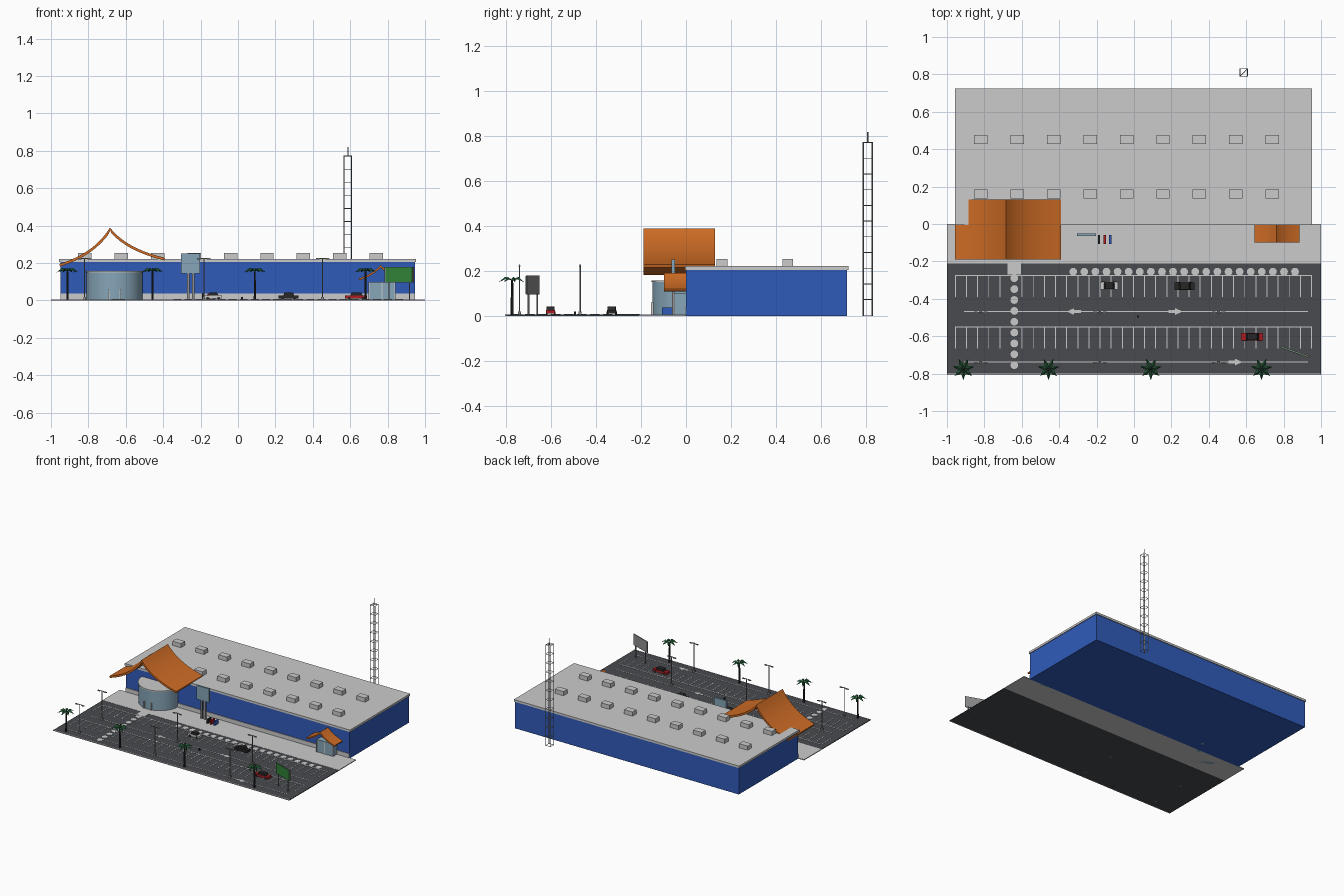
import bpy, bmesh, math
from mathutils import Matrix, Vector

if "Cube" in bpy.data.objects:
    bpy.data.objects.remove(bpy.data.objects["Cube"])

def mat(name, r, g, b):
    m = bpy.data.materials.new(name)
    m.diffuse_color = (r, g, b, 1)
    m.use_nodes = True
    m.node_tree.nodes["Principled BSDF"].inputs["Base Color"].default_value = m.diffuse_color
    return m

BLUE = mat("wall blue", 0.03, 0.105, 0.49)
ORANGE = mat("roof orange", 0.62, 0.15, 0.018)
ASPHALT = mat("asphalt", 0.065, 0.07, 0.08)
PALE = mat("pale grey", 0.6, 0.6, 0.6)
SKY = mat("light blue", 0.24, 0.38, 0.48)
GREEN = mat("green", 0.03, 0.22, 0.04)
LEAF = mat("leaf green", 0.015, 0.1, 0.035)
BLACK = mat("dark", 0.022, 0.02, 0.02)
RED = mat("red", 0.42, 0.012, 0.015)
METAL = mat("metal grey", 0.28, 0.28, 0.28)

class Part:
    """Collects simple shapes into one mesh object."""
    def __init__(self, name, *mats):
        self.name, self.mats, self.bm = name, mats, bmesh.new()

    def paint(self, verts, i):
        for f in {f for v in verts for f in v.link_faces}:
            f.material_index = i

    def box(self, x0, x1, y0, y1, z0, z1, i=0, taper=1.0, rot=0):
        c = Vector(((x0 + x1) / 2, (y0 + y1) / 2, (z0 + z1) / 2))
        m = (Matrix.Translation(c) @ Matrix.Rotation(rot, 4, 'Z')
             @ Matrix.Diagonal((x1 - x0, y1 - y0, z1 - z0, 1)))
        vs = bmesh.ops.create_cube(self.bm, size=1)['verts']
        for v in vs:
            if v.co.z > 0:
                v.co.x *= taper
        bmesh.ops.transform(self.bm, matrix=m, verts=vs)
        self.paint(vs, i)

    def rod(self, a, b, r, n=6, i=0, r2=None):
        a, b = Vector(a), Vector(b)
        d = b - a
        m = Matrix.Translation((a + b) / 2) @ d.to_track_quat('Z', 'Y').to_matrix().to_4x4()
        vs = bmesh.ops.create_cone(self.bm, cap_ends=True, segments=n, radius1=r,
                                   radius2=r if r2 is None else r2, depth=d.length, matrix=m)['verts']
        self.paint(vs, i)

    def poly(self, pts, i=0):
        f = self.bm.faces.new([self.bm.verts.new(p) for p in pts])
        f.material_index = i

    def done(self, smooth=False):
        me = bpy.data.meshes.new(self.name)
        self.bm.to_mesh(me)
        self.bm.free()
        for m in self.mats:
            me.materials.append(m)
        ob = bpy.data.objects.new(self.name, me)
        bpy.context.collection.objects.link(ob)
        if smooth:
            bpy.ops.object.select_all(action='DESELECT')
            ob.select_set(True)
            bpy.context.view_layer.objects.active = ob
            bpy.ops.object.shade_smooth_by_angle(angle=math.radians(35))
        return ob

# Ground
p = Part("parking_lot", ASPHALT, PALE)
p.box(-1, 1, -0.80, -0.21, 0, 0.005)
p.box(-1, 1, -0.807, -0.80, 0, 0.006, 1)
p.done()
p = Part("sidewalk", PALE)
p.box(-1, 1, -0.21, 0, 0, 0.006)
p.done()

# Painted bays, lanes, arrows and crossing
p = Part("lot_markings", PALE)
Z0, Z1 = 0.004, 0.0065
for y, length in ((-0.275, 0.115), (-0.55, 0.115)):
    p.box(-0.957, 0.952, y - 0.003, y + 0.003, Z0, Z1)
    for k in range(33):
        x = -0.955 + k * 0.0595
        if abs(x + 0.64) > 0.025:
            p.box(x - 0.0025, x + 0.0025, y - length, y, Z0, Z1)
for y in (-0.468, -0.738):
    p.box(-0.91, 0.93, y - 0.0025, y + 0.0025, Z0, Z1)
for x, y, s in ((-0.32, -0.468, -1), (0.22, -0.468, 1), (0.54, -0.738, 1)):
    p.box(x - 0.036, x + 0.02, y - 0.007, y + 0.007, Z0, Z1) if s > 0 else \
        p.box(x - 0.02, x + 0.036, y - 0.007, y + 0.007, Z0, Z1)
    tri = [(x, y - 0.018, Z1), (x + s * 0.04, y, Z1), (x, y + 0.018, Z1)]
    p.poly(tri if s > 0 else tri[::-1])
dots = [(-0.325 + 0.0593 * k, -0.255) for k in range(21)] + \
       [(-0.64, -0.29 - 0.0581 * k) for k in range(9)]
for x, y in dots:
    p.rod((x, y, Z0), (x, y, 0.0075), 0.021, 12)
p.box(-0.675, -0.605, -0.27, -0.205, Z0, 0.0075)
p.done()

# Main hall
p = Part("hall_walls", BLUE, PALE)
p.box(-0.95, 0.945, 0, 0.718, 0, 0.207)
p.box(-0.95, 0.945, -0.005, 0, 0.004, 0.037, 1)
p.done()
p = Part("hall_roof", PALE)
p.box(-0.956, 0.951, -0.005, 0.724, 0.205, 0.221)
p.done()
p = Part("rooftop_units", PALE)
for y in (0.16, 0.453):
    for k in range(9):
        x = -0.82 + 0.195 * k
        p.box(x - 0.036, x + 0.036, y - 0.024, y + 0.024, 0.22, 0.253)
p.done()

# Swept canopies: two concave slopes meeting at a ridge
def canopy(name, xl, zl, xp, zp, xr, zr, y0, y1, t, sag):
    def slope(xe, ze, n=10):
        c = Vector(((xp + xe) / 2 + (xp - xe) * sag, (zp + ze) / 2 - (zp - ze) * sag))
        a, b = Vector((xe, ze)), Vector((xp, zp))
        return [a * (1 - u) ** 2 + c * 2 * u * (1 - u) + b * u * u
                for u in (k / n for k in range(n + 1))]
    top = slope(xl, zl) + slope(xr, zr)[-2::-1]
    low = []
    for k, q in enumerate(top):
        d = (top[min(k + 1, len(top) - 1)] - top[max(k - 1, 0)]).normalized()
        low.append(q + Vector((d.y, -d.x)) * t)
    p = Part(name, ORANGE)
    rows = [[p.bm.verts.new((q.x, y, q.y)) for q in line]
            for line, y in ((top, y0), (top, y1), (low, y1), (low, y0))]
    for r in range(4):
        a, b = rows[r], rows[(r + 1) % 4]
        for k in range(len(top) - 1):
            p.bm.faces.new((a[k], a[k + 1], b[k + 1], b[k]))
    for k in (0, -1):
        p.bm.faces.new([r[k] for r in rows])
    bmesh.ops.recalc_face_normals(p.bm, faces=p.bm.faces)
    p.done(True)

canopy("main_canopy", -0.956, 0.195, -0.685, 0.39, -0.39, 0.228, -0.19, 0.13, 0.014, 0.2)
canopy("side_canopy", 0.645, 0.117, 0.762, 0.19, 0.885, 0.12, -0.098, 0.0, 0.01, 0.15)

# Round entrance and side entrance
p = Part("round_entrance", SKY, PALE)
p.rod((-0.66, 0, 0), (-0.66, 0, 0.152), 0.15, 48)
p.rod((-0.66, 0, 0.15), (-0.66, 0, 0.158), 0.153, 48, 1)
for x in (-0.69, -0.63):
    p.box(x - 0.004, x + 0.004, -0.155, -0.14, 0, 0.06, 1)
p.done(True)
p = Part("side_entrance", SKY, PALE)
p.box(0.70, 0.84, -0.05, 0, 0, 0.10)
for x in (0.70, 0.77, 0.84):
    p.box(x - 0.003, x + 0.003, -0.054, -0.048, 0, 0.10, 1)
p.done()

# Pylon sign
p = Part("pylon_sign", SKY, METAL)
p.box(-0.305, -0.202, -0.064, -0.05, 0.145, 0.25)
for x in (-0.267, -0.24):
    p.box(x - 0.007, x + 0.007, -0.063, -0.051, 0, 0.15, 1)
p.done()

# Vending boxes by the wall
p = Part("vending_boxes", BLACK, RED, BLUE)
for k, x in enumerate((-0.187, -0.157, -0.127)):
    p.box(x - 0.006, x + 0.006, -0.106, -0.06, 0.005, 0.037, k)
p.done()

# Billboard: green in front, grey behind
ang = math.atan2(-0.055, 0.155)
p = Part("billboard", METAL, GREEN)
p.box(0.78, 0.944, -0.686, -0.680, 0.095, 0.18, 0, 1, ang)
p.box(0.784, 0.936, -0.689, -0.685, 0.098, 0.177, 1, 1, ang)
for s in (-0.055, 0.055):
    x, y = 0.862 + s, -0.682 - s * 0.355
    p.rod((x, y, 0), (x, y, 0.1), 0.004)
p.done()

# Lamp posts
p = Part("lamp_posts", METAL)
for x in (-0.82, -0.183, 0.452):
    for y in (-0.472, -0.742):
        p.rod((x, y, 0.02), (x, y, 0.228), 0.003)
        p.box(x - 0.007, x + 0.007, y - 0.007, y + 0.007, 0, 0.02)
        p.box(x - 0.035, x + 0.035, y - 0.002, y + 0.002, 0.222, 0.226)
        for s in (-1, 1):
            p.box(x + s * 0.026 - 0.01, x + s * 0.026 + 0.01, y - 0.005, y + 0.005, 0.219, 0.224)
p.done()

# Palms: trunk with drooping folded leaves
p = Part("palm_trees", BLACK, LEAF)
for x in (-0.912, -0.457, 0.09, 0.682):
    y = -0.775
    p.rod((x, y, 0), (x, y, 0.16), 0.007, 6, 0, 0.005)
    for k in range(7):
        m = Matrix.Translation((x, y, 0)) @ Matrix.Rotation(math.tau * k / 7 + 0.22, 4, 'Z')
        ridge = [(0, 0.158), (0.03, 0.174), (0.06, 0.15)]
        for s in (-1, 1):
            pts = [(ridge[0][0], 0, ridge[0][1]), (0.028, s * 0.011, 0.164),
                   (ridge[2][0], 0, ridge[2][1]), (ridge[1][0], 0, ridge[1][1])]
            p.poly([m @ Vector(q) for q in (pts if s < 0 else pts[::-1])], 1)
p.done()

# Cars
def car(name, x, y, body, length):
    h = length / 2
    p = Part(name, body, BLACK)
    p.box(x - h, x + h, y - 0.02, y + 0.02, 0.01, 0.026)
    p.box(x - h * 0.55, x + h * 0.6, y - 0.018, y + 0.018, 0.026, 0.042, 1, 0.75)
    for sx in (-0.62, 0.62):
        for sy in (-1, 1):
            p.rod((x + sx * h, y + sy * 0.015, 0.012), (x + sx * h, y + sy * 0.0215, 0.012), 0.008, 12, 1)
    p.done()

car("pale_car", -0.133, -0.33, PALE, 0.095)
car("dark_car", 0.27, -0.332, BLACK, 0.105)
car("red_car", 0.632, -0.603, RED, 0.118)

# Small figure in the lane
p = Part("lane_figure", BLACK)
p.box(0.016, 0.026, -0.5, -0.49, 0.004, 0.018)
p.done()

# Lattice mast
p = Part("lattice_mast", METAL)
X0, X1, Y0, Y1 = 0.567, 0.607, 0.79, 0.83
for x in (X0, X1):
    for y in (Y0, Y1):
        p.rod((x, y, 0), (x, y, 0.775), 0.0028, 4)
for k in range(12):
    z = 0.772 - k * 0.07
    if z < 0:
        break
    for y in (Y0, Y1):
        p.rod((X0, y, z), (X1, y, z), 0.0018, 4)
    for x in (X0, X1):
        p.rod((x, Y0, z), (x, Y1, z), 0.0018, 4)
p.rod((0.587, 0.81, 0.77), (0.587, 0.81, 0.82), 0.003)
p.rod((X0, Y0, 0.772), (X1, Y1, 0.772), 0.002, 4)
p.done()
